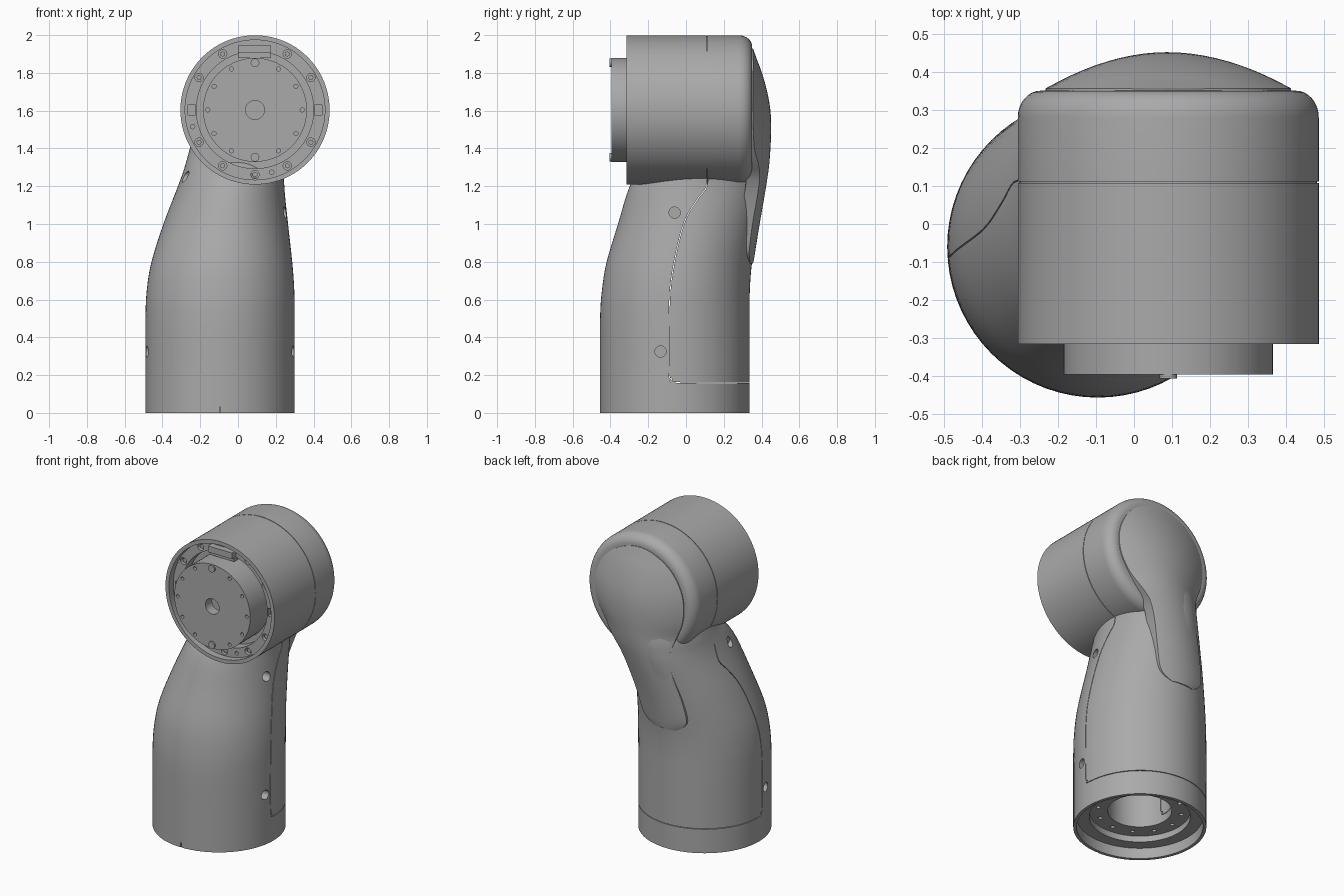
import bpy, bmesh, math
from mathutils import Vector, Matrix

if "Cube" in bpy.data.objects:
    bpy.data.objects.remove(bpy.data.objects["Cube"])

grey = bpy.data.materials.new("mid grey")
grey.use_nodes = True
grey.diffuse_color = (0.4, 0.4, 0.4, 1)
grey.node_tree.nodes["Principled BSDF"].inputs["Base Color"].default_value = grey.diffuse_color

HEAD_X, HEAD_Z = 0.09, 1.604
BASE_X, BASE_Y, R = -0.095, -0.06, 0.395


def finish(name, bm):
    bmesh.ops.remove_doubles(bm, verts=bm.verts, dist=1e-5)
    bmesh.ops.recalc_face_normals(bm, faces=bm.faces)
    me = bpy.data.meshes.new(name)
    bm.to_mesh(me)
    bm.free()
    ob = bpy.data.objects.new(name, me)
    bpy.context.collection.objects.link(ob)
    me.materials.append(grey)
    return ob


def skin(bm, rows, closed):
    n = len(rows[0])
    for a, b in zip(rows, rows[1:]):
        for i in range(n if closed else n - 1):
            j = (i + 1) % n
            bm.faces.new((a[i], a[j], b[j], b[i]))


def lathe(name, profile, loc, axis="Z", segs=72):
    """Revolve (radius, height) points about an axis."""
    bm = bmesh.new()
    rows = []
    for r, h in profile:
        row = []
        for i in range(segs):
            a = math.tau * i / segs
            c, s = r * math.cos(a), r * math.sin(a)
            p = {"Z": (c, s, h), "Y": (c, h, s), "X": (h, c, s)}[axis]
            row.append(bm.verts.new(Vector(loc) + Vector(p)))
        rows.append(row)
    skin(bm, rows, True)
    return finish(name, bm)


def pin(name, r, h0, h1, loc, axis, segs=20):
    return lathe(name, [(0, h0), (r, h0), (r, h1), (0, h1)], loc, axis, segs)


def block(name, lo, hi):
    bm = bmesh.new()
    bmesh.ops.create_cube(bm, size=1)
    lo, hi = Vector(lo), Vector(hi)
    bm.transform(Matrix.Translation((lo + hi) / 2) @ Matrix.Diagonal((*(hi - lo), 1)))
    return finish(name, bm)


def cut(ob, cutters):
    bpy.context.view_layer.objects.active = ob
    for c in cutters:
        c.hide_render = True
        mod = ob.modifiers.new("cut", "BOOLEAN")
        mod.operation, mod.solver, mod.object = "DIFFERENCE", "EXACT", c
        bpy.ops.object.modifier_apply(modifier=mod.name)
        bpy.data.objects.remove(c)


def smooth_rows(rows, steps):
    """Catmull-Rom resampling of rows of numbers."""
    out = []
    for i in range(len(rows) - 1):
        q = [Vector(rows[min(max(i + k, 0), len(rows) - 1)]) for k in (-1, 0, 1, 2)]
        for s in range(steps):
            t = s / steps
            out.append((2 * q[1] + (q[2] - q[0]) * t
                        + (2 * q[0] - 5 * q[1] + 4 * q[2] - q[3]) * t ** 2
                        + (3 * q[1] - q[0] - 3 * q[2] + q[3]) * t ** 3) / 2)
    return out + [Vector(rows[-1])]


def around(r, angles):
    for d in angles:
        a = math.radians(d)
        yield HEAD_X + r * math.cos(a), HEAD_Z + r * math.sin(a)


# Arm body: elliptical sections (z, left x, right x, front y, back y)
sections = [(0, -.49, .30, -.455, .336), (.25, -.49, .30, -.455, .336),
            (.5, -.49, .30, -.455, .336), (.65, -.483, .298, -.445, .338),
            (.8, -.458, .287, -.42, .35), (1, -.395, .265, -.36, .383),
            (1.2, -.318, .245, -.298, .42), (1.3, -.283, .25, -.23, .432),
            (1.4, -.255, .265, -.12, .43), (1.6, -.2, .26, -.05, .39),
            (1.72, -.1, .2, 0, .3)]
bm = bmesh.new()
rings = []
for z, x0, x1, y0, y1 in smooth_rows(sections, 4):
    rings.append([bm.verts.new(((x0 + x1) / 2 + (x1 - x0) / 2 * math.cos(math.tau * i / 72),
                                (y0 + y1) / 2 + (y1 - y0) / 2 * math.sin(math.tau * i / 72), z))
                  for i in range(72)])
skin(bm, rings, True)
bm.faces.new(rings[0])
bm.faces.new(rings[-1])
body = finish("arm_body", bm)

# Stepped socket under the base, side screw holes and the front index notch
base = (BASE_X, BASE_Y, 0)
cutters = [lathe("socket_cutter", [(0, -.1), (.375, -.1), (.375, .07), (.30, .07), (.30, .11),
                                   (.19, .11), (.19, .4), (0, .4)], base),
           block("notch_cutter", (BASE_X - .003, -.47, -.01), (BASE_X + .003, -.44, .03))]
for x, y, z in ((.30, -.135, .325), (.255, -.06, 1.06), (-.49, -.135, .325), (-.305, -.055, 1.25)):
    cutters.append(pin("screw_cutter", .03, -.05, .05, (x, y, z), "X"))
for i in range(12):
    a = math.tau * i / 12
    cutters.append(pin("bolt_cutter", .013, .05, .15,
                       (BASE_X + .25 * math.cos(a), BASE_Y + .25 * math.sin(a), 0), "Z", 12))

# Hairline parting gap between front and rear shells, along a (y, z) path
path = smooth_rows([(.5, .16), (-.03, .16), (-.075, .18), (-.09, .22), (-.09, .5), (-.078, .7),
                    (-.04, .9), (0, 1.03), (.06, 1.13), (.11, 1.2), (.11, 1.3)], 4)
bm = bmesh.new()
rows = []
for i, p in enumerate(path):
    t = (path[min(i + 1, len(path) - 1)] - path[max(i - 1, 0)]).normalized() * .002
    corners = [(x, p.x - s * t.y, p.y + s * t.x) for x, s in ((-.6, 1), (.6, 1), (.6, -1), (-.6, -1))]
    rows.append([bm.verts.new(c) for c in corners])
skin(bm, rows, True)
bm.faces.new(rows[0])
bm.faces.new(rows[-1])
cutters.append(finish("parting_cutter", bm))
cut(body, cutters)

# Joint head: revolved drum with recessed front, seam groove and rounded back
corner = [(.335 + .06 * math.cos(a), .28 + .07 * math.sin(a))
          for a in (math.pi / 2 * k / 8 for k in range(9))]
head = lathe("joint_head", [(0, -.2), (.31, -.2), (.31, -.27), (.37, -.27), (.37, -.315), (R, -.315),
                            (R, .108), (R - .005, .108), (R - .005, .112), (R, .112)]
             + corner + [(0, .355)], (HEAD_X, 0, HEAD_Z), "Y", 96)
bolts = [d for d in range(0, 360, 30) if d not in (0, 90, 180)]
cutters = [pin("bolt_cutter", .022, -.3, -.235, (x, 0, z), "Y") for x, z in around(.342, bolts)]
cutters += [pin("hole_cutter", .012, -.3, -.24, (x, 0, z), "Y", 12)
            for x, z in around(.342, (195, 285))]
for side in (-1, 1):
    x = HEAD_X + side * .335
    cutters.append(block("slot_cutter", (x - .02, -.3, HEAD_Z - .026), (x + .02, -.24, HEAD_Z + .026)))
cut(head, cutters)
parts = [body, head]
parts += [pin("rim_screw", .013, -.258, -.23, (x, 0, z), "Y", 12) for x, z in around(.342, bolts)]

# Output flange with centre bore, screw holes and two dowel pins
flange = lathe("output_flange", [(0, -.33), (.05, -.33), (.05, -.395), (.275, -.395),
                                 (.275, -.19), (0, -.19)], (HEAD_X, 0, HEAD_Z), "Y", 72)
cut(flange, [pin("hole_cutter", .011, -.42, -.36, (x, 0, z), "Y", 12)
             for x, z in around(.25, [d for d in range(0, 360, 30) if d not in (90, 270)])])
parts.append(flange)
parts += [pin("dowel_pin", .023, -.405, -.38, (x, 0, z), "Y") for x, z in around(.25, (90, 270))]

# Connector block at the top of the recess
parts.append(block("connector_block", (0, -.312, 1.905), (.175, -.2, 1.945)))
parts.append(block("connector_lip", (0, -.29, 1.88), (.175, -.2, 1.905)))

# Crowned rear cover: rows of (z, centre x, half width, crest y, edge y)
cover_rows = [(.79, -.085, .08, .355, .342), (.82, -.083, .13, .361, .336), (.87, -.078, .16, .369, .336),
              (1, -.05, .165, .39, .352), (1.15, -.005, .165, .416, .378), (1.25, .03, .175, .432, .39),
              (1.32, .055, .21, .441, .383), (1.4, .075, .255, .447, .362), (1.5, .086, .305, .451, .357),
              (1.6, .09, .322, .447, .356), (1.7, .09, .308, .43, .356), (1.8, .09, .257, .402, .356),
              (1.87, .09, .183, .376, .356), (1.915, .09, .09, .36, .355), (1.929, .09, .01, .355, .354)]
bm = bmesh.new()
rows = []
for z, cx, hw, crest, edge in smooth_rows(cover_rows, 4):
    rows.append([bm.verts.new((cx + hw * u, edge + (crest - edge) * (1 - u * u), z))
                 for u in (k / 10 for k in range(-10, 11))])
skin(bm, rows, False)
rim = bmesh.ops.extrude_edge_only(bm, edges=[e for e in bm.edges if e.is_boundary])["geom"]
bmesh.ops.translate(bm, vec=(0, -.07, 0), verts=[v for v in rim if isinstance(v, bmesh.types.BMVert)])
bmesh.ops.holes_fill(bm, edges=[e for e in bm.edges if e.is_boundary], sides=0)
parts.append(finish("rear_cover", bm))

# Smooth shading with crisp edges
bpy.ops.object.select_all(action="DESELECT")
for ob in parts:
    ob.select_set(True)
bpy.context.view_layer.objects.active = body
bpy.ops.object.shade_smooth_by_angle(angle=math.radians(35))
